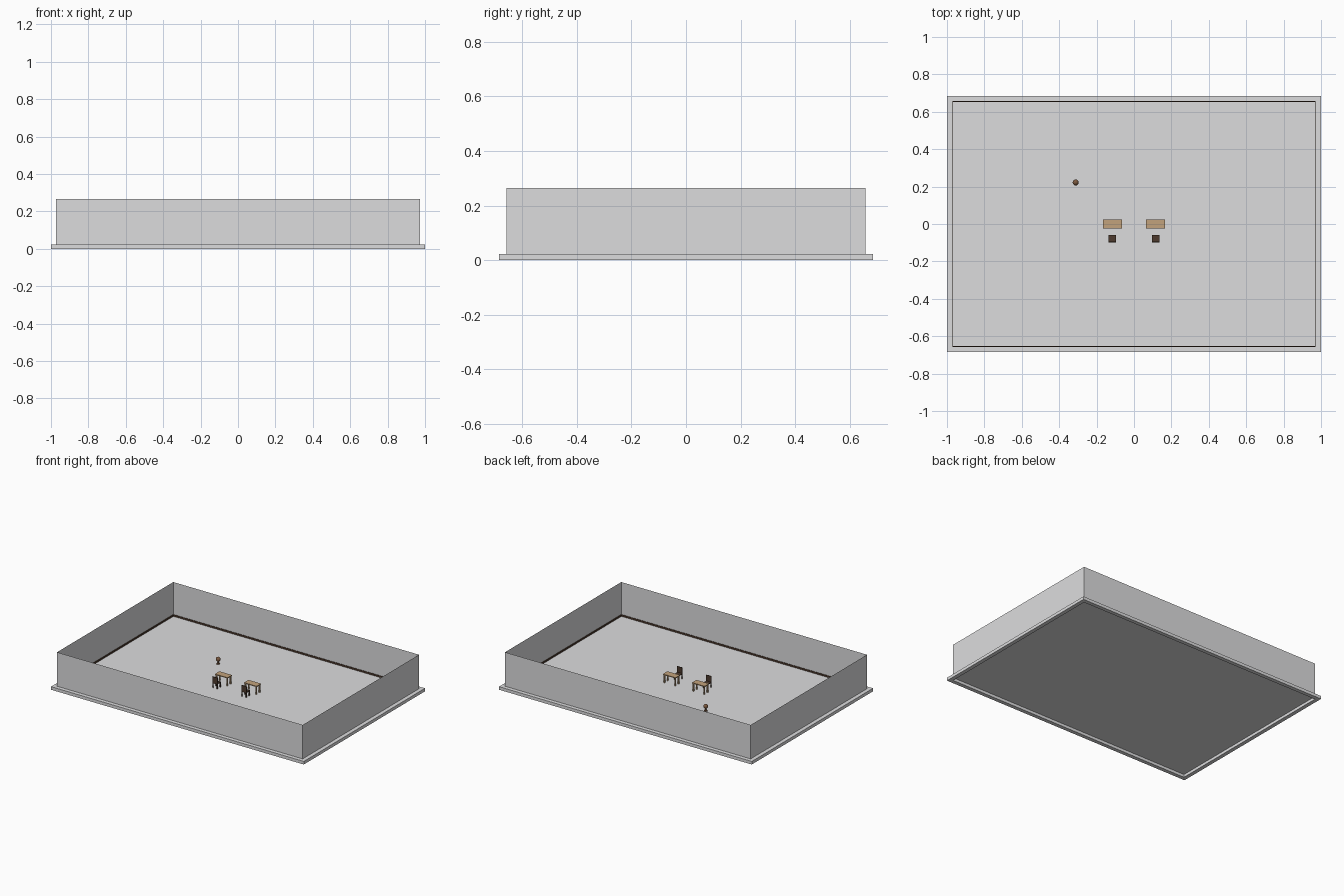
import bpy

cube = bpy.data.objects.get("Cube")
if cube:
    bpy.data.objects.remove(cube, do_unlink=True)


def material(name, rgb):
    m = bpy.data.materials.new(name)
    m.use_nodes = True
    m.diffuse_color = (*rgb, 1)
    m.node_tree.nodes["Principled BSDF"].inputs["Base Color"].default_value = (*rgb, 1)
    return m


GREY = material("pale grey", (0.72, 0.72, 0.73))
TAN = material("tan wood", (0.54, 0.36, 0.20))
DARK = material("dark brown wood", (0.075, 0.042, 0.026))
BROWN = material("mid brown", (0.20, 0.10, 0.05))

FLOOR = 0.022          # top of the floor
HX, HY = 0.972, 0.657  # half size inside the walls
OX, OY = 1.0, 0.685    # half size of the plinth
TOP = 0.265


def mesh(name, verts, faces, mat):
    me = bpy.data.meshes.new(name)
    me.from_pydata(verts, [], faces)
    me.materials.append(mat)
    ob = bpy.data.objects.new(name, me)
    bpy.context.collection.objects.link(ob)
    return ob


def box(name, x, y, z, mat):
    """Box from three (low, high) spans."""
    verts = [(a, b, c) for a in x for b in y for c in z]
    faces = [(0, 1, 3, 2), (4, 6, 7, 5), (0, 4, 5, 1),
             (2, 3, 7, 6), (0, 2, 6, 4), (1, 5, 7, 3)]
    return mesh(name, verts, faces, mat)


def ring(name, loops, mat, closed=True):
    """Rectangular sweep through (half x, half y, z) profile points."""
    verts = [(sx * a, sy * b, z) for a, b, z in loops
             for sx, sy in ((-1, -1), (1, -1), (1, 1), (-1, 1))]
    n = len(loops)
    faces = []
    for i in range(n if closed else n - 1):
        j = (i + 1) % n
        for k in range(4):
            m = (k + 1) % 4
            faces.append((4 * i + k, 4 * i + m, 4 * j + m, 4 * j + k))
    return mesh(name, verts, faces, mat)


# Room shell: hollow plinth, floor sheet, thin walls and skirting
ring("plinth_rim", [(OX, OY, 0), (OX, OY, FLOOR), (HX, HY, FLOOR), (HX, HY, 0)], GREY)
box("floor", (-HX, HX), (-HY, HY), (FLOOR - 0.002, FLOOR), GREY)
ring("walls", [(HX, HY, FLOOR), (HX, HY, TOP)], GREY, closed=False)
IX, IY, SKIRT = HX - 0.004, HY - 0.004, FLOOR + 0.012
ring("skirting", [(HX - 0.0005, HY - 0.0005, FLOOR), (HX - 0.0005, HY - 0.0005, SKIRT),
                  (IX, IY, SKIRT), (IX, IY, FLOOR)], DARK)


def legs(name, cx, cy, dx, dy, r, top, mat):
    for sx in (-1, 1):
        for sy in (-1, 1):
            x, y = cx + sx * dx, cy + sy * dy
            box(name, (x - r, x + r), (y - r, y + r), (FLOOR, top), mat)


def desk(cx):
    top = FLOOR + 0.062
    box("desk_top", (cx - 0.05, cx + 0.05), (-0.025, 0.025), (top - 0.006, top), TAN)
    legs("desk_leg", cx, 0, 0.043, 0.018, 0.004, top - 0.006, TAN)


def chair(cx, cy):
    h, seat, top = 0.02, FLOOR + 0.038, FLOOR + 0.08
    box("chair_seat", (cx - h, cx + h), (cy - h, cy + h), (seat - 0.005, seat), DARK)
    box("chair_back", (cx - h, cx + h), (cy - h, cy - h + 0.005), (seat, top), DARK)
    legs("chair_leg", cx, cy, 0.0165, 0.0165, 0.003, seat - 0.005, DARK)


for side in (-1, 1):
    desk(side * 0.115)
    chair(side * 0.115, -0.078)

# Globe on a small stand
GX, GY = -0.312, 0.222


def cylinder(name, r, z0, z1, mat):
    bpy.ops.mesh.primitive_cylinder_add(vertices=16, radius=r, depth=z1 - z0,
                                        location=(GX, GY, (z0 + z1) / 2))
    ob = bpy.context.object
    ob.name = name
    ob.data.materials.append(mat)
    bpy.ops.object.shade_smooth_by_angle()


cylinder("globe_base", 0.011, FLOOR, FLOOR + 0.005, BROWN)
cylinder("globe_stem", 0.004, FLOOR + 0.005, FLOOR + 0.02, BROWN)
bpy.ops.mesh.primitive_uv_sphere_add(segments=16, ring_count=10, radius=0.016,
                                     location=(GX, GY, FLOOR + 0.034))
globe = bpy.context.object
globe.name = "globe_ball"
globe.data.materials.append(BROWN)
bpy.ops.object.shade_smooth_by_angle()
